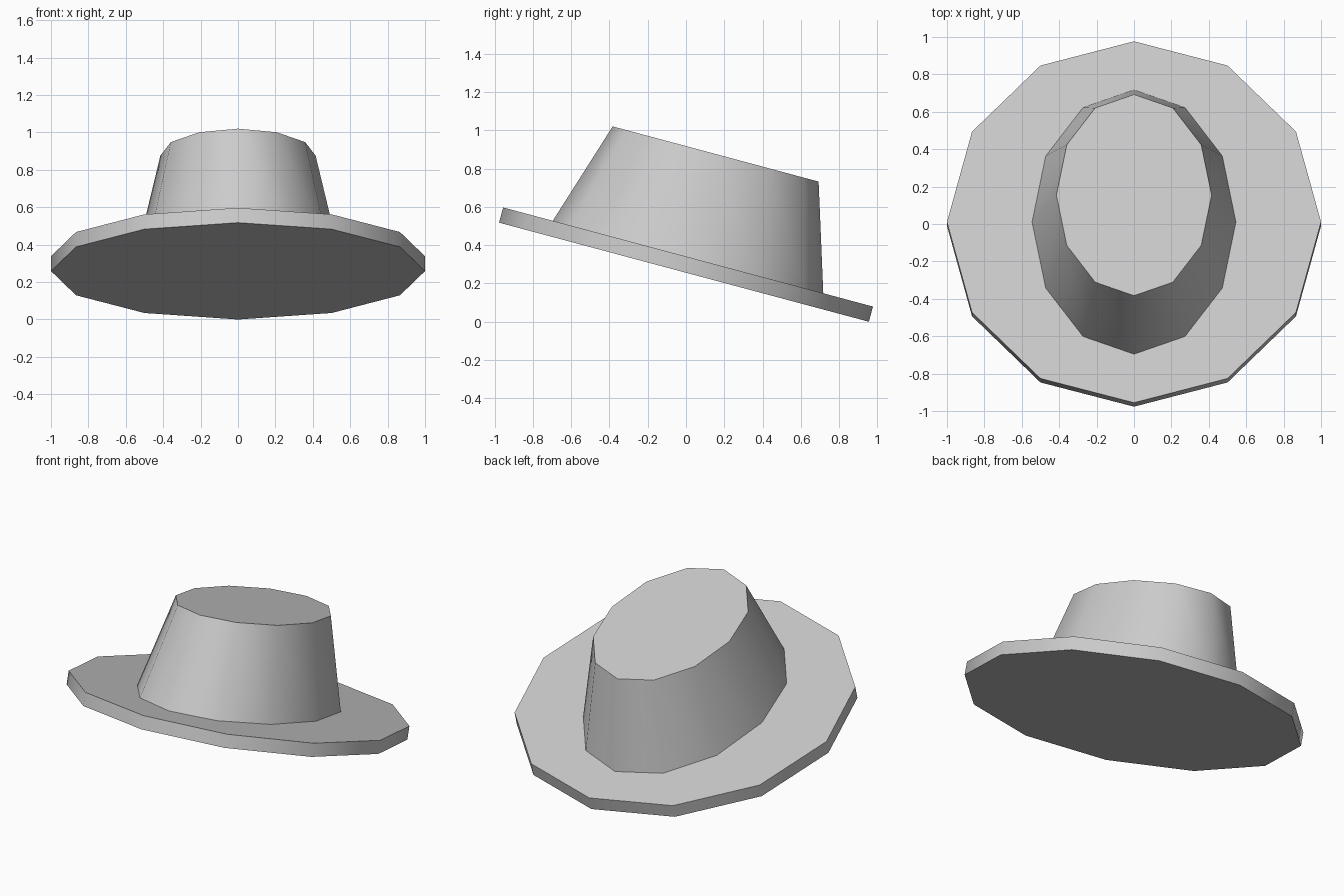
import bpy
import math
from mathutils import Matrix

SIDES = 12
TILT = math.radians(-15)
BRIM = 0.082      # brim thickness
HEIGHT = 0.557    # crown height above the brim
SINK = 0.01       # how far the crown sits into the brim

cube = bpy.data.objects.get("Cube")
if cube:
    bpy.data.objects.remove(cube, do_unlink=True)

# One plain grey for the whole hat
grey = bpy.data.materials.new("plain grey")
grey.use_nodes = True
colour = (0.6, 0.6, 0.6, 1)
grey.diffuse_color = colour
grey.node_tree.nodes["Principled BSDF"].inputs["Base Color"].default_value = colour

# Shared leaning axis, with its origin at the centre of the brim's underside
lean = Matrix.Translation((0, -0.0106, math.sin(-TILT))) @ Matrix.Rotation(TILT, 4, "X")


def tapered_drum(name, low, high, z_low, z_high, stretch=1.0):
    """Twelve-sided drum along the leaning axis, stretched front to back."""
    bpy.ops.mesh.primitive_cone_add(vertices=SIDES, radius1=low, radius2=high,
                                    depth=z_high - z_low)
    obj = bpy.context.object
    obj.name = name
    obj.data.transform(lean @ Matrix.Translation((0, 0, (z_low + z_high) / 2))
                       @ Matrix.Diagonal((1, stretch, 1, 1)))
    obj.data.materials.append(grey)
    bpy.ops.object.shade_smooth_by_angle(angle=math.radians(50))
    return obj


# Flat round brim
tapered_drum("brim", 1.0, 1.0, 0, BRIM)

# Oval crown narrowing towards the top
base, top = 0.545, 0.415
flare = (base - top) / HEIGHT * SINK
tapered_drum("crown", base + flare, top, BRIM - SINK, BRIM + HEIGHT, 1.342)
